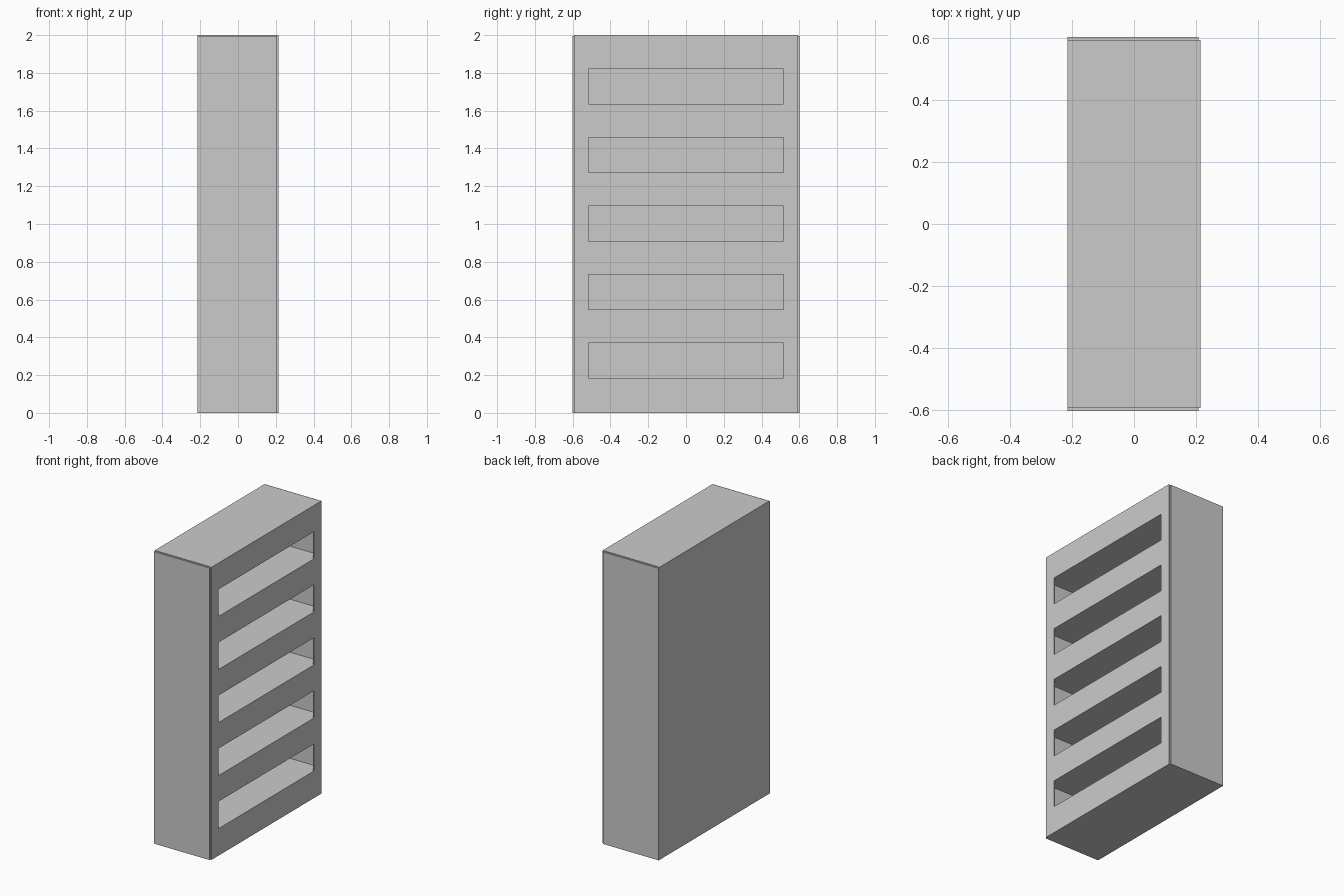
import bpy, bmesh

if "Cube" in bpy.data.objects:
    bpy.data.objects.remove(bpy.data.objects["Cube"])

W, D, H = 0.215, 0.592, 2.0      # half width, half core depth, height
SLOT_PITCH, SLOT_HALF = 0.3625, 0.0925


def add_prisms(name, profile, spans):
    """Extrude an xy profile over each (z0, z1) span into one object."""
    bm = bmesh.new()
    for z0, z1 in spans:
        face = bm.faces.new([bm.verts.new((x, y, z0)) for x, y in profile])
        ext = bmesh.ops.extrude_face_region(bm, geom=[face])
        verts = [v for v in ext["geom"] if isinstance(v, bmesh.types.BMVert)]
        bmesh.ops.translate(bm, verts=verts, vec=(0, 0, z1 - z0))
    bmesh.ops.recalc_face_normals(bm, faces=bm.faces)
    mesh = bpy.data.meshes.new(name)
    bm.to_mesh(mesh)
    bm.free()
    obj = bpy.data.objects.new(name, mesh)
    bpy.context.collection.objects.link(obj)
    return obj


def rect(x0, x1, y0, y1):
    return [(x0, y0), (x1, y0), (x1, y1), (x0, y1)]


# Cabinet body
body = add_prisms("cabinet_body", rect(-W, W, -D, D), [(0, H)])

# Five compartments: wide inside, narrower opening through the thin front plate
half = [(-0.2, 0.58), (0.207, 0.58), (0.207, 0.515), (0.3, 0.515)]
profile = half + [(x, -y) for x, y in reversed(half)]
centres = [1.0025 + i * SLOT_PITCH for i in range(-2, 3)]
cutter = add_prisms("compartment_cutter", profile,
                    [(z - SLOT_HALF, z + SLOT_HALF) for z in centres])
cutter.hide_render = True

cut = body.modifiers.new("compartments", "BOOLEAN")
cut.operation = "DIFFERENCE"
cut.solver = "EXACT"
cut.object = cutter
bpy.context.view_layer.objects.active = body
bpy.ops.object.modifier_apply(modifier=cut.name)
bpy.data.objects.remove(cutter)

# Thin side panels, slightly set back from the front plate and top
for side, label in ((-1, "front"), (1, "back")):
    y0, y1 = sorted((side * D, side * 0.602))
    add_prisms(f"{label}_side_panel", rect(-W, 0.207, y0, y1), [(0, 1.995)])
